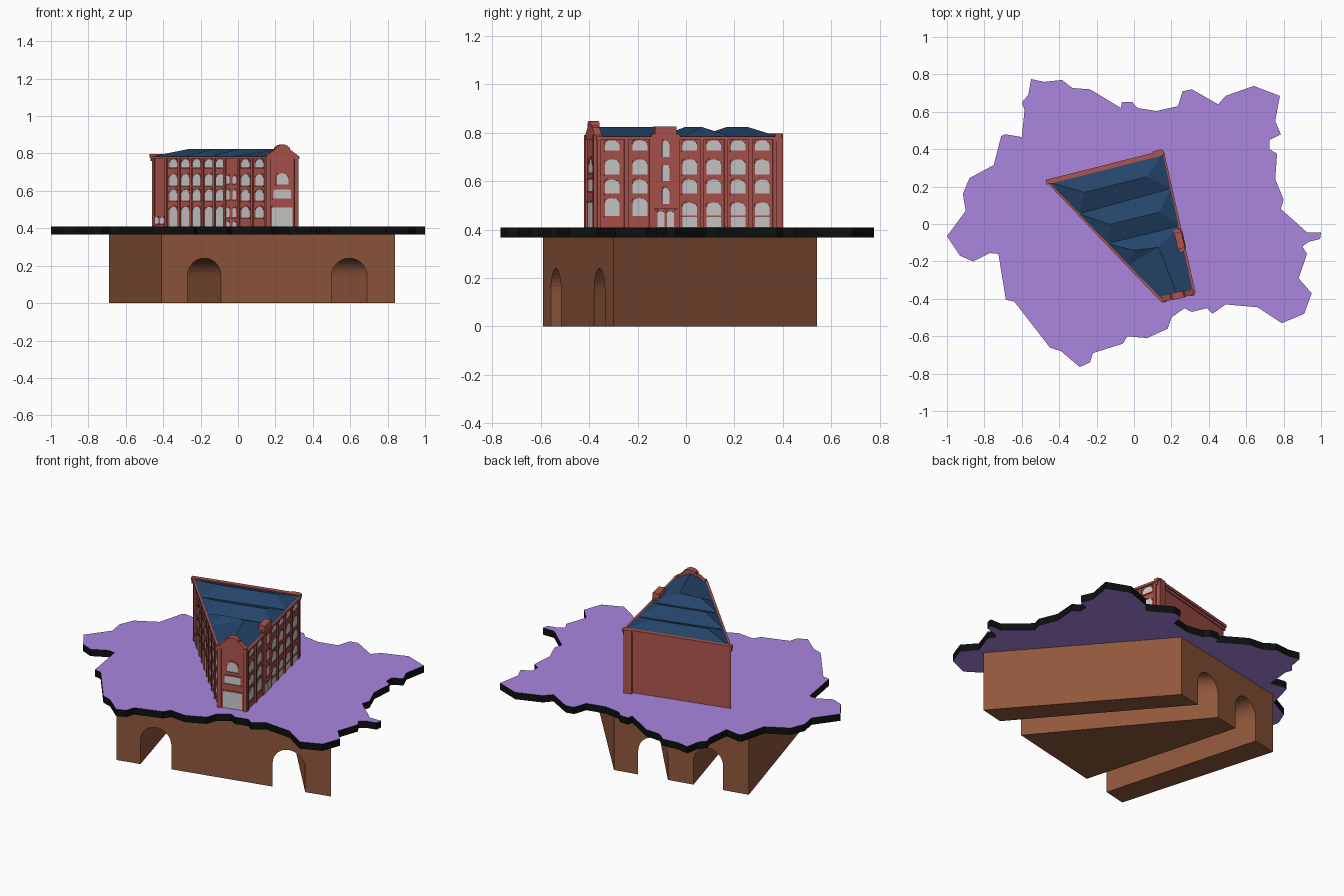
import bpy, bmesh, math
from mathutils import Vector as V

if "Cube" in bpy.data.objects:
    bpy.data.objects.remove(bpy.data.objects["Cube"])

def material(name, rgb):
    m = bpy.data.materials.new(name)
    m.diffuse_color = (*rgb, 1)
    m.use_nodes = True
    m.node_tree.nodes["Principled BSDF"].inputs["Base Color"].default_value = m.diffuse_color
    return m

RED = material("brick_red", (.42, .09, .075))
BROWN = material("brown_brick", (.28, .095, .045))
BLUE = material("slate_blue", (.018, .06, .145))
PURPLE = material("purple", (.40, .24, .74))
BLACK = material("black", (.004, .005, .005))

def finish(bm, name, *mats):
    bmesh.ops.recalc_face_normals(bm, faces=bm.faces)
    me = bpy.data.meshes.new(name)
    bm.to_mesh(me)
    bm.free()
    for m in mats:
        me.materials.append(m)
    ob = bpy.data.objects.new(name, me)
    bpy.context.collection.objects.link(ob)
    return ob

def loft(bm, a, b):
    """Closed solid between two matching rings; returns its two caps."""
    a = [bm.verts.new(p) for p in a]
    b = [bm.verts.new(p) for p in b]
    n = len(a)
    caps = [bm.faces.new(a), bm.faces.new(b[::-1])]
    for i in range(n):
        bm.faces.new((a[i], b[i], b[(i + 1) % n], a[(i + 1) % n]))
    return caps

def slab(bm, pts, z0, z1):
    return loft(bm, [(x, y, z0) for x, y in pts], [(x, y, z1) for x, y in pts])

# ragged ground platform, black rim with purple faces
outline = [(-.55, .775), (-.48, .76), (-.385, .77), (-.33, .727), (-.235, .72), (-.07, .62), (-.065, .652),
    (-.01, .652), (.02, .62), (.12, .604), (.235, .63), (.26, .71), (.31, .72), (.45, .64), (.49, .685),
    (.64, .738), (.78, .685), (.755, .55), (.785, .48), (.725, .45), (.725, .40), (.765, .375), (.755, .24),
    (.80, .13), (.785, .08), (.845, .027), (.925, -.045), (1, -.045), (.995, -.08), (.935, -.095),
    (.90, -.12), (.925, -.16), (.88, -.29), (.95, -.37), (.91, -.48), (.79, -.53), (.66, -.445),
    (.49, -.43), (.42, -.48), (.39, -.45), (.31, -.47), (.27, -.45), (.20, -.50), (.18, -.56),
    (.07, -.61), (-.035, -.6), (-.06, -.64), (-.22, -.69), (-.235, -.74), (-.29, -.765), (-.39, -.68),
    (-.45, -.66), (-.64, -.415), (-.685, -.405), (-.725, -.16), (-.77, -.155), (-.86, -.2), (-.93, -.17),
    (-1, -.065), (-.9, .07), (-.915, .16), (-.88, .245), (-.75, .315), (-.71, .47), (-.69, .48),
    (-.6, .465), (-.585, .61), (-.6, .65), (-.565, .69)]
bm = bmesh.new()
for f in slab(bm, outline, .367, .409):
    f.material_index = 1
finish(bm, "ground_platform", BLACK, PURPLE)

# brick base with two arched tunnels
A, B, C, D = V((-.41, -.59)), V((.84, -.30)), V((.11, .54)), V((-.69, .378))
bm = bmesh.new()
slab(bm, [A, B, C, D], 0, .368)
base = finish(bm, "viaduct_base", BROWN)

def arch_ring(f0, f1, depth):
    pts = [(0, -.05), (1, -.05)]
    pts += [(.5 + .5 * math.cos(math.pi * i / 16), .145 + .095 * math.sin(math.pi * i / 16)) for i in range(17)]
    front = lambda f: A.lerp(B, f)
    back = lambda f: D.lerp(C, f)
    out = []
    for u, z in pts:
        p = front(f0[0] + u * (f0[1] - f0[0]))
        q = back(f1[0] + u * (f1[1] - f1[0]))
        xy = p + (q - p) * depth
        out.append((xy.x, xy.y, z))
    return out

for f0, f1 in (((.112, .256), (.19, .41)), ((.728, .88), (.60, .82))):
    bm = bmesh.new()
    loft(bm, arch_ring(f0, f1, -.06), arch_ring(f0, f1, 1.06))
    cutter = finish(bm, "tunnel_cutter")
    cutter.hide_render = True
    mod = base.modifiers.new("tunnel", "BOOLEAN")
    mod.operation, mod.solver, mod.object = "DIFFERENCE", "EXACT", cutter
    bpy.context.view_layer.objects.active = base
    bpy.ops.object.modifier_apply(modifier=mod.name)
    bpy.data.objects.remove(cutter)

# wedge-shaped building body
W, S, E, N = V((-.455, .228)), V((.155, -.41)), V((.318, -.372)), V((.15, .38))
bm = bmesh.new()
slab(bm, [W, S, E, N], .40, .78)
finish(bm, "building_body", RED)

# helpers placing parts on a wall: s runs along it, z up, d outwards
trim, panes = bmesh.new(), bmesh.new()

class Wall:
    def __init__(self, p, q):
        self.p, self.d = p, (q - p).normalized()
        self.n, self.len = V((self.d.y, -self.d.x)), (q - p).length

    def at_x(self, x):
        return (x - self.p.x) / self.d.x

    def at_y(self, y):
        return (y - self.p.y) / self.d.y

    def prism(self, bm, pts, d0, d1):
        ring = lambda d: [((self.p + self.d * s + self.n * d).to_3d() + V((0, 0, z))) for s, z in pts]
        loft(bm, ring(d0), ring(d1))

    def box(self, s0, s1, z0, z1, d, bm=trim, d0=-.005):
        self.prism(bm, [(s0, z0), (s1, z0), (s1, z1), (s0, z1)], d0, d)

    def window(self, s, z0, z1, w=.062, rise=.018):
        h, n = w / 2, 6
        arc = [(h * math.cos(math.pi * i / n), z1 - rise + rise * math.sin(math.pi * i / n)) for i in range(n + 1)]
        self.prism(panes, [(s - h, z0), (s + h, z0)] + [(s + x, z) for x, z in arc], -.004, .001)
        # arched brick hood and sill
        hood = [(s + x * 1.13, z + .007) for x, z in arc]
        for i in range(n):
            a, b = arc[i], arc[i + 1]
            self.prism(trim, [(s + a[0], a[1]), hood[i], hood[i + 1], (s + b[0], b[1])], -.003, .005)
        if z0 > .42:
            self.box(s - h * 1.1, s + h * 1.1, z0 - .007, z0, .006)

left, front, right, back = Wall(W, S), Wall(S, E), Wall(E, N), Wall(N, W)
ROWS = ((.727, .769), (.628, .690), (.548, .607))

# right wall: windows, doors, pilasters
for y in (-.305, -.19, .015, .115, .215, .315):
    s = right.at_y(y)
    for z0, z1 in ROWS:
        right.window(s, z0, z1)
    if y < -.1:
        right.window(s, .457, .530)
    else:
        right.window(s, .41, .512)
        right.box(s - .034, s + .034, .452, .458, .006)
for y in (-.36, -.2475, -.145, -.035, .065, .165, .265, .365):
    s = right.at_y(y)
    right.box(s - .008, s + .008, .40, .78, .007)

# stair tower on the right wall
s = right.at_y(-.085)
right.box(s - .06, s + .06, .40, .795, .007, d0=-.03)
right.box(s - .045, s + .045, .78, .826, .009, d0=-.03)
tower = Wall(E + right.n * .007, N + right.n * .007)
for z0, z1 in ((.70, .768), (.60, .668), (.505, .572)):
    tower.window(s, z0, z1, .03, .014)
for k in (-.02, .02):
    tower.window(s + k, .41, .475, .03, .006)
tower.box(s - .045, s + .045, .48, .488, .008)

# left wall: arched windows, small paired lights, pilasters
for x in (-.345, -.28, -.22, -.155, -.095, .04, .115):
    s = left.at_x(x)
    for z0, z1 in ROWS:
        left.window(s, z0, z1)
    if x > 0:
        left.window(s, .457, .515)
    else:
        left.window(s, .41, .515)
for x in (-.055, -.02):
    for z0, z1 in ((.64, .68), (.555, .605), (.46, .51), (.41, .435)):
        left.window(left.at_x(x), z0, z1, .026, .004)
for x in (-.435, -.405):
    left.window(left.at_x(x), .425, .46, .03, .005)
for x in (-.45, -.383, -.3125, -.25, -.1875, -.125, -.07, .005, .0775, .15):
    s = left.at_x(x)
    left.box(s - .008, s + .008, .40, .78, .007)

# front gable wall: shaped parapet, corner piers, door and windows
m = front.len / 2
gable = [(0, .77), (2 * m, .77), (2 * m, .79), (m + .04, .822), (m + .04, .832), (m - .04, .832), (m - .04, .822), (0, .79)]
front.prism(trim, gable, -.025, .006)
cap = [(m + .034 * math.cos(math.pi * i / 8), .83 + .018 * math.sin(math.pi * i / 8)) for i in range(9)]
front.prism(trim, cap, -.028, .009)
front.box(-.004, .018, .40, .79, .01)
front.box(2 * m - .018, 2 * m + .004, .40, .79, .01)
front.window(m, .41, .512, .112, .002)
front.window(m, .56, .607, .096, .002)
front.window(m, .635, .695, .066, .026)

# eaves cornices, back parapet and corner chimney
for wall in (left, right):
    wall.box(0, wall.len, .772, .785, .012)
back.box(-.006, back.len + .012, .76, .782, .006, d0=-.012)
back.box(-.010, back.len + .016, .778, .796, .012, d0=-.014)
back.box(0, .048, .40, .796, .02)
finish(trim, "brick_trim", RED)
finish(panes, "windows_and_doors")

# saw-tooth hipped roof
bm = bmesh.new()
def roof_pt(t, u, z):
    p = W.lerp(S, t).lerp(N.lerp(E, t), u)
    return bm.verts.new((p.x, p.y, z))
LOW, TOP = .784, .824
L = [roof_pt(t, -.01, LOW) for t in (0, .27, .52)]
R = [roof_pt(t, 1.01, LOW) for t in (0, .255, .52)]
for i, t in ((0, .135), (1, .395)):
    a, b = roof_pt(t, .2, TOP), roof_pt(t, .81, TOP)
    for f in ((L[i], a, b, R[i]), (L[i + 1], R[i + 1], b, a), (L[i], L[i + 1], a), (R[i], b, R[i + 1])):
        bm.faces.new(f)
a, b, f = roof_pt(.61, .25, TOP), roof_pt(.63, .62, TOP), roof_pt(.99, .5, TOP)
v, s, e = roof_pt(.70, -.01, LOW), roof_pt(.995, 0, LOW), roof_pt(.995, 1.01, LOW)
for face in ((L[2], a, b, R[2]), (L[2], v, a), (v, b, a), (v, s, f, b), (R[2], b, f, e), (s, e, f)):
    bm.faces.new(face)
finish(bm, "roof", BLUE)
